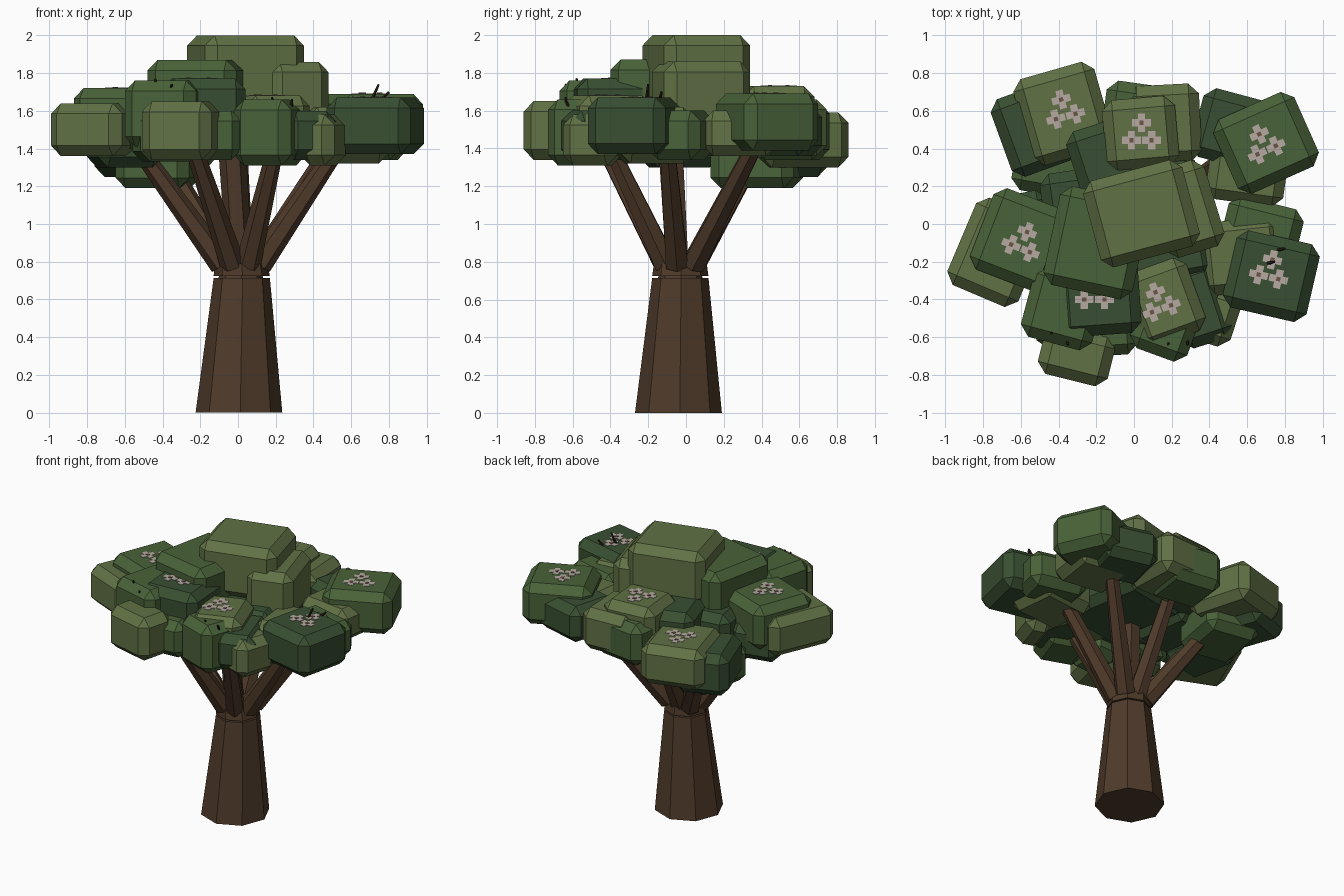
import bpy, bmesh
from math import sin, cos, radians, pi
from mathutils import Vector, Matrix


def material(name, r, g, b):
    m = bpy.data.materials.new(name)
    m.diffuse_color = [(v / 255) ** 2.2 for v in (r, g, b)] + [1]
    return m


BARK = material("bark", 80, 61, 46)
TWIG = material("twig", 45, 35, 28)
OLIVE = material("olive_leaf", 97, 113, 71)
GREEN = material("green_leaf", 74, 98, 59)
DARK = material("dark_leaf", 59, 80, 53)
PETAL = material("petal", 180, 168, 160)
HEART = material("flower_heart", 105, 85, 72)


def finish(bm, name, *mats):
    bmesh.ops.recalc_face_normals(bm, faces=bm.faces)
    me = bpy.data.meshes.new(name)
    bm.to_mesh(me)
    bm.free()
    for m in mats:
        me.materials.append(m)
    ob = bpy.data.objects.new(name, me)
    bpy.context.collection.objects.link(ob)
    return ob


def loft(name, start, r0, end, r1, sides, mat, spin=0.0, upright=False):
    """Tapered prism between two centres, its ends square to the axis or level."""
    bm = bmesh.new()
    axis = Vector(end) - Vector(start)
    rot = Vector((0, 0, 1)).rotation_difference(Vector((0, 0, 1)) if upright else axis)
    a, b = [[bm.verts.new(Vector(c) + rot @ Vector((r * cos(spin + 2 * pi * i / sides),
             r * sin(spin + 2 * pi * i / sides), 0))) for i in range(sides)]
            for c, r in ((start, r0), (end, r1))]
    for i in range(sides):
        j = (i + 1) % sides
        bm.faces.new((a[i], a[j], b[j], b[i]))
    bm.faces.new(a)
    bm.faces.new(b)
    return finish(bm, name, mat)


def leaf_block(name, mat, x0, x1, y0, y1, z0, z1, deg):
    """Chamfered box turned about z whose outline fills the given bounds."""
    a, bev = radians(deg), 0.055
    c, s = cos(a), abs(sin(a))
    ex, ey = x1 - x0 + 2 * bev * s, y1 - y0 + 2 * bev * s
    det = c * c - s * s
    w, d = (ex * c - ey * s) / det, (ey * c - ex * s) / det
    bm = bmesh.new()
    bmesh.ops.create_cube(bm, size=1, matrix=Matrix.Diagonal((w, d, z1 - z0, 1)))
    bmesh.ops.bevel(bm, geom=bm.edges[:], offset=bev, segments=1, affect='EDGES')
    bm.transform(Matrix.Translation(((x0 + x1) / 2, (y0 + y1) / 2, (z0 + z1) / 2))
                 @ Matrix.Rotation(a, 4, 'Z'))
    finish(bm, name, mat)


def flower_cluster(x, y, z, deg):
    """Three four-petalled flowers with small raised hearts."""
    bm = bmesh.new()
    for k in range(3):
        t = pi / 2 + k * 2 * pi / 3
        at = Matrix.Translation((0.062 * cos(t), 0.062 * sin(t), 0))
        parts = [(dx * 0.031, dy * 0.031, 0.0, 0.038, 0.016, 0)
                 for dx, dy in ((1, 0), (-1, 0), (0, 1), (0, -1), (0, 0))]
        parts.append((0, 0, 0.004, 0.022, 0.014, 1))
        for px, py, pz, size, h, idx in parts:
            old = set(bm.faces)
            bmesh.ops.create_cube(bm, size=1, matrix=at @ Matrix.Translation((px, py, pz))
                                  @ Matrix.Diagonal((size, size, h, 1)))
            for f in set(bm.faces) - old:
                f.material_index = idx
    bm.transform(Matrix.Translation((x, y, z - 0.005)) @ Matrix.Rotation(radians(deg), 4, 'Z'))
    finish(bm, "flowers", PETAL, HEART)


# Eight-sided trunk, with a collar under the fork
loft("trunk", (0.005, -0.04, 0), 0.23, (0.02, -0.03, 0.715), 0.149, 8, BARK, 0.03, True)
loft("collar", (0.02, -0.03, 0.725), 0.149, (0.015, -0.03, 0.79), 0.14, 8, BARK, 0.03, True)
loft("collar_core", (0.015, -0.03, 0.68), 0.125, (0.015, -0.03, 0.85), 0.09, 8, BARK, 0.03, True)

# Branches fanning out from the fork
for x, y, z, r in ((-0.54, -0.08, 1.42, 0.045), (-0.43, 0.40, 1.42, 0.045), (0.0, 0.40, 1.48, 0.045),
                   (0.52, 0.38, 1.45, 0.045), (0.54, -0.1, 1.42, 0.045), (0.21, -0.42, 1.45, 0.042),
                   (-0.24, -0.44, 1.42, 0.045), (-0.04, -0.09, 1.55, 0.075)):
    start = (0.015 + x * 0.18, -0.03 + y * 0.18, 0.785)
    loft("branch", start, 0.068, (x, y, z), r, 6, BARK)

# Leaf blocks by tone: x0, x1, y0, y1, z0, z1, turn
olive = ((-0.27, 0.35, -0.23, 0.34, 1.62, 2.0, 15), (0.06, 0.48, -0.18, 0.34, 1.5, 1.86, 17),
         (-0.99, -0.46, -0.44, 0.14, 1.36, 1.64, -23), (-0.64, -0.11, 0.31, 0.86, 1.3, 1.59, 16),
         (-0.17, 0.24, 0.28, 0.68, 1.42, 1.73, 5), (-0.04, 0.36, 0.32, 0.745, 1.36, 1.66, 3),
         (0.38, 0.83, 0.09, 0.52, 1.36, 1.6, -8), (0.34, 0.8, -0.38, 0.04, 1.32, 1.62, 6),
         (-0.06, 0.38, -0.65, -0.18, 1.4, 1.68, 20), (0.33, 0.57, -0.65, -0.34, 1.31, 1.58, -18),
         (-0.51, -0.1, -0.86, -0.53, 1.34, 1.65, -14))
green = ((-0.48, 0.08, -0.4, 0.2, 1.55, 1.87, -12), (-0.87, -0.33, -0.36, 0.19, 1.4, 1.72, -21),
         (-0.18, 0.25, 0.36, 0.76, 1.34, 1.64, -8), (0.42, 0.98, 0.16, 0.7, 1.39, 1.69, 24),
         (0.46, 0.9, -0.2, 0.15, 1.34, 1.6, -14), (-0.02, 0.36, -0.73, -0.34, 1.31, 1.66, -20),
         (-0.6, -0.15, -0.67, -0.22, 1.41, 1.76, -15), (-0.24, 0.02, -0.7, -0.4, 1.34, 1.6, 4),
         (-0.65, -0.2, 0.13, 0.62, 1.19, 1.46, -10), (-0.56, -0.2, -0.66, -0.3, 1.33, 1.6, 12))
dark = ((-0.76, -0.3, 0.25, 0.75, 1.25, 1.55, 20), (0.3, 0.76, 0.28, 0.72, 1.36, 1.62, -15),
        (0.47, 0.985, -0.52, -0.03, 1.37, 1.67, -13), (0.15, 0.52, -0.66, -0.2, 1.34, 1.6, 18),
        (-0.41, 0.04, -0.6, -0.18, 1.45, 1.77, 4), (-0.36, 0.05, 0.12, 0.56, 1.4, 1.68, 18),
        (-0.2, 0.42, -0.35, 0.38, 1.38, 1.62, 10), (-0.8, -0.4, -0.25, 0.18, 1.3, 1.55, 12),
        (-0.5, -0.1, -0.2, 0.3, 1.36, 1.62, 8))
for tone, mat, rows in (("olive", OLIVE, olive), ("green", GREEN, green), ("dark", DARK, dark)):
    for row in rows:
        leaf_block(tone + "_leaf_block", mat, *row)

# Flower clusters on the block tops
for f in ((-0.37, 0.6, 1.59, 15), (0.04, 0.475, 1.73, 0), (0.69, 0.42, 1.69, 25),
          (0.72, -0.25, 1.67, -13), (0.135, -0.42, 1.68, 20), (-0.21, -0.37, 1.77, 0),
          (-0.59, -0.1, 1.72, -22)):
    flower_cluster(*f)

# Dry twigs poking out of the crown
for a, b in (((0.7, -0.21, 1.64), (0.745, -0.2, 1.74)), ((0.74, -0.14, 1.64), (0.8, -0.13, 1.70)),
             ((0.2, -0.6, 1.6), (0.18, -0.64, 1.67)), ((0.28, -0.6, 1.58), (0.285, -0.64, 1.66)),
             ((-0.36, -0.6, 1.7), (-0.35, -0.64, 1.74)), ((-0.42, -0.56, 1.7), (-0.44, -0.58, 1.77))):
    loft("twig", a, 0.012, b, 0.006, 5, TWIG)
